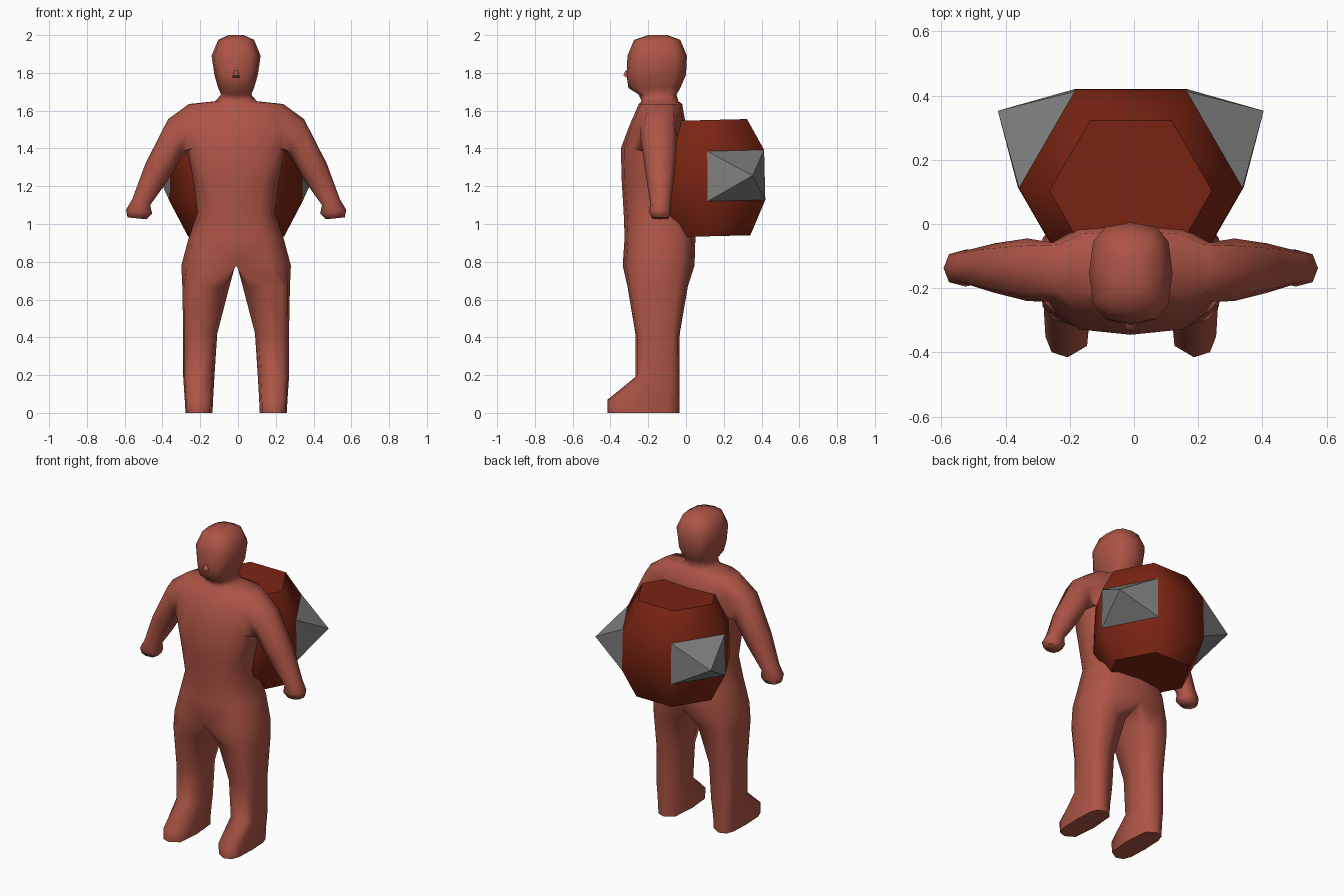
import bpy, bmesh, math
from mathutils import Vector

if "Cube" in bpy.data.objects:
    bpy.data.objects.remove(bpy.data.objects["Cube"])

CX = -0.01  # centre line of the figure


def material(name, rgb):
    m = bpy.data.materials.new(name)
    m.diffuse_color = (*rgb, 1)
    m.use_nodes = True
    m.node_tree.nodes["Principled BSDF"].inputs["Base Color"].default_value = m.diffuse_color
    return m


SKIN = material("clay_red", (0.42, 0.09, 0.06))
BARREL = material("dark_rust", (0.20, 0.018, 0.006))
METAL = material("grey", (0.21, 0.21, 0.21))


def finish(bm, name, mat, angle=None):
    bmesh.ops.recalc_face_normals(bm, faces=bm.faces)
    me = bpy.data.meshes.new(name)
    bm.to_mesh(me)
    bm.free()
    ob = bpy.data.objects.new(name, me)
    ob.location.x = CX
    bpy.context.collection.objects.link(ob)
    me.materials.append(mat)
    if angle:
        bpy.ops.object.select_all(action='DESELECT')
        ob.select_set(True)
        bpy.context.view_layer.objects.active = ob
        bpy.ops.object.shade_smooth_by_angle(angle=math.radians(angle))
    return ob


def rounded(deg, p=0.7):
    """Point on a boxy unit circle."""
    c, s = math.cos(math.radians(deg)), math.sin(math.radians(deg))
    f = lambda t: 0 if abs(t) < 1e-6 else math.copysign(abs(t) ** p, t)
    return f(c), f(s)


def bridge(bm, a, b, closed=True):
    n = len(a)
    for i in range(n if closed else n - 1):
        j = (i + 1) % n
        bm.faces.new((a[i], a[j], b[j], b[i]))


# Body: half of it is lofted, then mirrored
bm = bmesh.new()

# Torso, neck and head rows: height, half width, front y, back y
rows = [(0.78, 0.29, -0.335, 0.045), (0.93, 0.25, -0.325, 0.05),
        (1.06, 0.205, -0.33, 0.02), (1.22, 0.225, -0.34, 0.0),
        (1.40, 0.26, -0.345, 0.0), (1.52, 0.27, -0.30, 0.0),
        (1.635, 0.25, -0.25, -0.02), (1.65, 0.11, -0.235, -0.04),
        (1.685, 0.08, -0.25, -0.05), (1.72, 0.095, -0.305, -0.03),
        (1.79, 0.115, -0.315, 0.0), (1.89, 0.13, -0.31, 0.005),
        (1.975, 0.095, -0.275, -0.03), (2.0, 0.04, -0.20, -0.10)]
grid = []
for z, hx, yf, yb in rows:
    row = []
    for i in range(7):
        c, s = rounded(-90 + 30 * i)
        row.append(bm.verts.new((hx * c, (yf + yb) / 2 + (yb - yf) / 2 * s, z)))
    grid.append(row)
for r in range(len(grid) - 1):
    for i in range(6):
        if r in (4, 5) and i in (2, 3):
            continue  # arm opening
        bm.faces.new((grid[r][i], grid[r][i + 1], grid[r + 1][i + 1], grid[r + 1][i]))
bm.faces.new(grid[-1])

# Arm, from the opening to the hand: top x z, bottom x z, front y, back y
g = grid
loop = [g[4][2], g[4][3], g[4][4], g[5][4], g[6][4], g[6][3], g[6][2], g[5][2]]
for tx, tz, bx, bz, yf, yb in [(0.36, 1.555, 0.285, 1.36, -0.24, -0.045),
                               (0.48, 1.32, 0.365, 1.225, -0.215, -0.06),
                               (0.55, 1.13, 0.455, 1.10, -0.19, -0.08),
                               (0.583, 1.075, 0.445, 1.055, -0.195, -0.08),
                               (0.575, 1.035, 0.475, 1.025, -0.18, -0.09)]:
    top, bot = Vector((tx, 0, tz)), Vector((bx, 0, bz))
    ring = []
    for k in range(8):
        c, s = rounded(-135 + 45 * k, 0.8)
        p = (top + bot) / 2 + (top - bot) / 2 * s
        p.y = (yf + yb) / 2 + (yb - yf) / 2 * c
        ring.append(bm.verts.new(p))
    bridge(bm, loop, ring)
    loop = ring
bm.faces.new(loop)

# Leg, from the hip row and crotch to the sole: inner x, outer x, front y, back y, height
loop = grid[0] + [bm.verts.new((0, y, 0.80)) for y in (-0.02, -0.145, -0.27)]
for xi, xo, yf, yb, z in [(0.035, 0.285, -0.31, 0.01, 0.67),
                          (0.10, 0.28, -0.268, -0.033, 0.42),
                          (0.115, 0.28, -0.268, -0.035, 0.19),
                          (0.122, 0.272, -0.415, -0.035, 0.07),
                          (0.125, 0.268, -0.415, -0.035, 0.0)]:
    ring = []
    for a in [-90 + 30 * i for i in range(7)] + [135, 180, 225]:
        c, s = rounded(a, 0.6)
        ring.append(bm.verts.new(((xi + xo) / 2 + (xo - xi) / 2 * c,
                                  (yf + yb) / 2 + (yb - yf) / 2 * s, z)))
    bridge(bm, loop, ring)
    loop = ring
bm.faces.new(loop)
bmesh.ops.mirror(bm, geom=bm.verts[:] + bm.edges[:] + bm.faces[:], axis='X', merge_dist=1e-4)
finish(bm, "body", SKIN, 75)

# Nose
bm = bmesh.new()
base = [bm.verts.new(p) for p in ((-0.02, -0.31, 1.775), (0.02, -0.31, 1.775),
                                  (0.01, -0.305, 1.815), (-0.01, -0.305, 1.815))]
tip = [bm.verts.new(p) for p in ((-0.012, -0.332, 1.785), (0.012, -0.332, 1.785),
                                 (0.007, -0.322, 1.81), (-0.007, -0.322, 1.81))]
bridge(bm, base, tip)
bm.faces.new(tip)
bm.faces.new(base)
finish(bm, "nose", SKIN, 75)

# Six-sided barrel on the back, leaning very slightly: height, radius, centre y
bm = bmesh.new()
loop = None
rings = []
for z, rad, cy in [(0.935, 0.255, 0.12), (1.12, 0.352, 0.115),
                   (1.385, 0.348, 0.112), (1.55, 0.253, 0.104)]:
    ring = []
    for k in range(6):
        a = math.radians(60 * k)
        y = rad * math.sin(a)
        ring.append(bm.verts.new((rad * math.cos(a), cy + y, z + 0.025 * y)))
    if loop:
        bridge(bm, loop, ring)
    else:
        bm.faces.new(ring)
    rings.append([v.co.copy() for v in ring])
    loop = ring
bm.faces.new(loop)
barrel = finish(bm, "barrel", BARREL, 62)
# keep the end rims crisp
for e in barrel.data.edges:
    zs = [barrel.data.vertices[i].co.z for i in e.vertices]
    if min(zs) > 1.5 or max(zs) < 1.0:
        e.use_edge_sharp = True

# Pyramid spikes on the two rear side panels
for name, k in (("right_spike", 0), ("left_spike", 2)):
    bm = bmesh.new()
    corners = [rings[1][k], rings[1][k + 1], rings[2][k + 1], rings[2][k]]
    a = math.radians(60 * k + 30)
    mid = sum(corners, Vector()) / 4
    apex = bm.verts.new(mid + 0.175 * Vector((math.cos(a), math.sin(a), 0)))
    base = [bm.verts.new(c) for c in corners]
    bm.faces.new(base)
    for i in range(4):
        bm.faces.new((base[i], base[(i + 1) % 4], apex))
    finish(bm, name, METAL)
